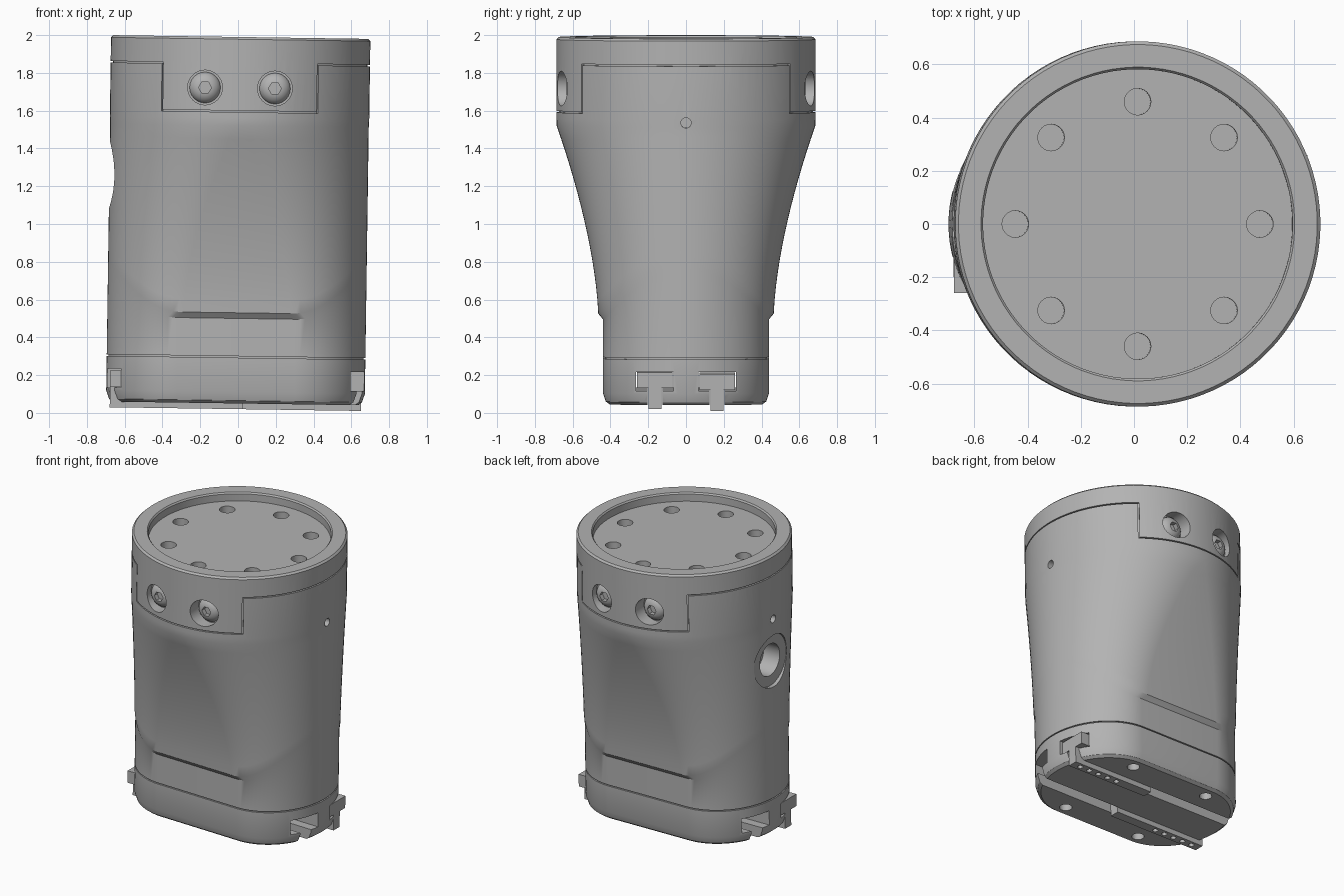
import bpy, bmesh
from math import sin, cos, pi, radians, sqrt
from mathutils import Matrix, Vector

if "Cube" in bpy.data.objects:
    bpy.data.objects.remove(bpy.data.objects["Cube"])

mat = bpy.data.materials.new("machined grey")
mat.use_nodes = True
GREY = (0.45, 0.45, 0.45, 1)
mat.diffuse_color = GREY
mat.node_tree.nodes["Principled BSDF"].inputs["Base Color"].default_value = GREY

R, TOP, N = 0.685, 1.99, 96
SHOULDER, STEP = 1.52, 0.53
TILT = Matrix.Translation((0, 0, 1)) @ Matrix.Rotation(0.0146, 4, 'Y') @ Matrix.Translation((0, 0, -1))


def make(name, bm):
    bmesh.ops.recalc_face_normals(bm, faces=bm.faces)
    me = bpy.data.meshes.new(name)
    bm.to_mesh(me)
    bm.free()
    ob = bpy.data.objects.new(name, me)
    bpy.context.collection.objects.link(ob)
    me.materials.append(mat)
    return ob


def activate(ob):
    bpy.ops.object.select_all(action='DESELECT')
    ob.select_set(True)
    bpy.context.view_layer.objects.active = ob


def finish(ob, angle=28):
    activate(ob)
    bpy.ops.object.shade_smooth_by_angle(angle=radians(angle))
    ob.matrix_world = TILT


def skin(bm, rings, loop=False):
    """Bridge rings of points; cap the ends unless the rings form a loop."""
    vs = [[bm.verts.new(p) for p in ring] for ring in rings]
    n = len(vs[0])
    for a, b in zip(vs, vs[1:] + ([vs[0]] if loop else [])):
        for i in range(n):
            j = (i + 1) % n
            bm.faces.new((a[i], a[j], b[j], b[i]))
    if not loop:
        bm.faces.new(vs[0])
        bm.faces.new(vs[-1])


def lathe(bm, profile, m, seg=24):
    """Turn (radius, height[, hex]) points about the local z axis of m."""
    rings = []
    for r, h, *hexa in profile:
        ring = []
        for i in range(seg):
            t = 2 * pi * i / seg
            k = cos(pi / 6) / cos(t % (pi / 3) - pi / 6) if hexa else 1
            ring.append(m @ Vector((r * k * cos(t), r * k * sin(t), h)))
        rings.append(ring)
    skin(bm, rings)


def arc(bm, a0, a1, z0, z1, r0=R - 0.012, r1=R + 0.05):
    """Solid curved bar about the main axis, angles in degrees."""
    n = max(1, int((a1 - a0) / 4))
    rings = []
    for i in range(n + 1):
        t = radians(a0 + (a1 - a0) * i / n)
        rings.append([(r * cos(t), r * sin(t), z)
                      for r, z in ((r0, z0), (r1, z0), (r1, z1), (r0, z1))])
    skin(bm, rings)


def bar(bm, outline, x0, x1):
    """Extrude a (y, z) outline along x."""
    skin(bm, [[(x, y, z) for y, z in outline] for x in (x0, x1)])


def tee(yc, gap, foot, head):
    """T outline: wide head above a narrow stem."""
    s, w, n = 0.04 - gap, 0.10 - gap, 0.125 + gap
    return [(yc + y, z) for y, z in ((-s, foot), (s, foot), (s, n), (w, n),
                                     (w, head), (-w, head), (-w, n), (-s, n))]


# Body cross-sections: round at the shoulder, flattened towards the base
def depth(z):
    k = min(1, max(0, (z - 0.5) / (SHOULDER - 0.5)))
    return 0.464 + (R - 0.464) * k ** 1.62


def section(t, d, z, inset=0):
    a = 0.3 * (R - d) / 0.245
    c = cos(t)
    x = (a if c > 0 else -a) + (R - a - inset) * c
    return (x, (d - inset) * sin(t), z)


def step_height(t):
    u = abs(section(t, 0.45, 0)[0]) / R
    return STEP + 0.27 * max(0, (u - 0.45) / 0.55) ** 2


angles = [2 * pi * (i + 0.5) / N for i in range(N)]
rings = []
for z, inset in ((0.05, 0.035), (0.065, 0.015), (0.11, 0), (0.292, 0), (0.292, 0.01),
                 (0.3, 0.01), (0.3, 0)):
    rings.append([section(t, 0.44, z, inset) for t in angles])
rings.append([section(t, 0.44, step_height(t) - 0.03) for t in angles])
for k in range(15):
    ring = []
    for t in angles:
        z0 = step_height(t)
        z = z0 + (SHOULDER - z0) * k / 14
        ring.append(section(t, depth(z), z))
    rings.append(ring)
for r, z in ((R + 0.002, 1.56), (R + 0.002, TOP - 0.012), (R - 0.01, TOP), (0.59, TOP),
             (0.582, TOP - 0.01), (0.582, TOP - 0.06)):
    rings.append([(r * cos(t), r * sin(t), z) for t in angles])
bm = bmesh.new()
skin(bm, rings)
body = make("body", bm)

# Cutters: grooves, holes, port and rail slots
bm = bmesh.new()
EDGE, LINE = 53.2, 0.008
for base in (0, 180):
    arc(bm, base - EDGE, base + EDGE, 1.845, 1.845 + LINE)
    arc(bm, base + EDGE, base + 180 - EDGE, 1.592, 1.6)
    for a in (base + EDGE, base - EDGE):
        arc(bm, a - 0.35, a + 0.35, 1.592, 1.845 + LINE, R - 0.0125, R + 0.051)
for i in range(8):
    t = i * pi / 4
    lathe(bm, [(0.05, 1.8), (0.05, 2.1)], Matrix.Translation((0.46 * cos(t), 0.46 * sin(t), 0)))

screw_places = []
for side, turn in ((-1, 90), (1, -90)):
    for x in (-0.185, 0.185):
        screw_places.append(Matrix.Translation((x, 0, 1.72)) @ Matrix.Rotation(radians(turn), 4, 'X'))
for m in screw_places:
    lathe(bm, [(0.092, 0.585), (0.092, 0.8)], m, 32)

out_right = Matrix.Rotation(radians(90), 4, 'Y')
out_left = Matrix.Rotation(radians(-90), 4, 'Y')
for m in (out_right, out_left):
    lathe(bm, [(0.027, 0.6), (0.027, 0.8)], Matrix.Translation((0, 0, 1.545)) @ m)
lathe(bm, [(0.11, 0.53), (0.11, 0.655), (0.18, 0.656), (0.18, 0.8)],
      Matrix.Translation((0, 0, 1.25)) @ out_left, 40)
for y in (-0.165, 0.165):
    bar(bm, tee(y, 0, -0.1, 0.225), -0.9, 0.9)
for x in (-0.3, 0.3):
    for y in (-0.335, 0.335):
        lathe(bm, [(0.04, -0.1), (0.04, 0.12)], Matrix.Translation((x, y, 0)))
cutter = make("cutter", bm)
cutter.hide_render = True

cut = body.modifiers.new("cut", 'BOOLEAN')
cut.operation, cut.solver, cut.use_self = 'DIFFERENCE', 'EXACT', True
cut.object = cutter
activate(body)
bpy.ops.object.modifier_apply(modifier="cut")
bpy.data.objects.remove(cutter)
finish(body)

# Button-head screws with hex sockets
for i, m in enumerate(screw_places):
    bm = bmesh.new()
    lathe(bm, [(0.082, 0.58), (0.082, 0.592), (0.076, 0.606), (0.062, 0.62), (0.044, 0.63),
               (0.034, 0.632, True), (0.034, 0.6, True)], m)
    finish(make("screw_%d" % (i + 1), bm))

# Half-length rails sitting in opposite ends of the two slots
for name, y, x0, x1 in (("rear_rail", 0.165, 0.04, 0.665), ("front_rail", -0.165, -0.665, 0.04)):
    bm = bmesh.new()
    bar(bm, tee(y, 0.006, 0.02, 0.215), x0, x1)
    rail = make(name, bm)
    bm = bmesh.new()
    for k in range(5):
        x = (1 if y > 0 else -1) * (0.6 - 0.075 * k)
        lathe(bm, [(0.018, -0.1), (0.018, 0.06)], Matrix.Translation((x, y, 0)), 12)
    holes = make("rail_holes", bm)
    holes.hide_render = True
    cut = rail.modifiers.new("cut", 'BOOLEAN')
    cut.solver, cut.object = 'EXACT', holes
    activate(rail)
    bpy.ops.object.modifier_apply(modifier="cut")
    bpy.data.objects.remove(holes)
    finish(rail)
